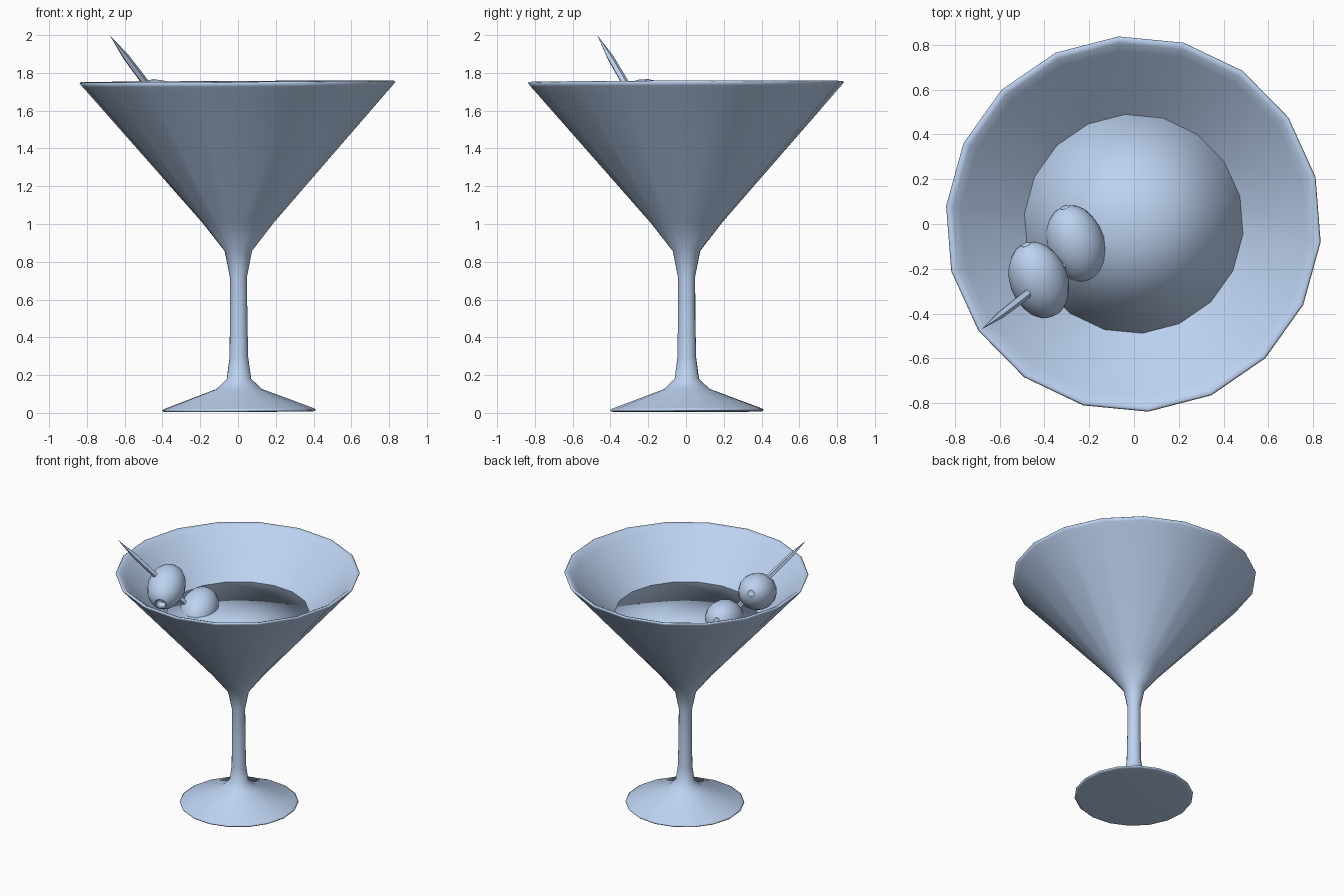
import bpy, bmesh, math
from mathutils import Vector, Matrix

if "Cube" in bpy.data.objects:
    bpy.data.objects.remove(bpy.data.objects["Cube"])

blue = bpy.data.materials.new("blue")
blue.diffuse_color = (0.51, 0.65, 0.88, 1)
blue.use_nodes = True
blue.node_tree.nodes["Principled BSDF"].inputs["Base Color"].default_value = blue.diffuse_color


def lathe(name, profile, sides, phase=0.0, angle=None):
    """Revolve (radius, z) points around z; radius 0 becomes a pole."""
    bm = bmesh.new()
    rings = []
    for r, z in profile:
        if r == 0:
            rings.append([bm.verts.new((0, 0, z))] * sides)
        else:
            rings.append([bm.verts.new((r * math.cos(phase + math.tau * i / sides),
                                        r * math.sin(phase + math.tau * i / sides), z))
                          for i in range(sides)])
    for a, b in zip(rings, rings[1:]):
        for i in range(sides):
            j = (i + 1) % sides
            bm.faces.new(list(dict.fromkeys((a[i], a[j], b[j], b[i]))))
    bmesh.ops.recalc_face_normals(bm, faces=bm.faces)
    mesh = bpy.data.meshes.new(name)
    bm.to_mesh(mesh)
    bm.free()
    mesh.materials.append(blue)
    obj = bpy.data.objects.new(name, mesh)
    bpy.context.collection.objects.link(obj)
    bpy.ops.object.select_all(action='DESELECT')
    obj.select_set(True)
    bpy.context.view_layer.objects.active = obj
    if angle is None:
        bpy.ops.object.shade_smooth()
    else:
        bpy.ops.object.shade_smooth_by_angle(angle=math.radians(angle))
    return obj


def aim(obj, centre, axis):
    """Place the object with its z axis along the given direction."""
    turn = Vector((0, 0, 1)).rotation_difference(Vector(axis)).to_matrix().to_4x4()
    obj.matrix_world = Matrix.Translation(centre) @ turn


PHASE = math.radians(-5.5)
TILT = (0.003, -0.005, 0)
SHIFT = (0.006, 0.005, 0.002)

# Glass: foot, stem, outer bowl, rounded rim, inner cone
glass = lathe("glass", [
    (0, 0.004), (0.385, 0.004), (0.402, 0.006), (0.409, 0.014), (0.395, 0.022),
    (0.12, 0.125), (0.065, 0.178), (0.05, 0.29), (0.046, 0.5), (0.046, 0.72),
    (0.073, 0.855), (0.19, 1.005), (0.80, 1.70), (0.825, 1.728), (0.84, 1.747),
    (0.832, 1.753), (0.81, 1.745), (0.775, 1.714), (0.49, 1.453), (0, 1.04)], 18, PHASE)

# Drink filling the inner cone
drink = lathe("drink", [(0, 1.456), (0.49, 1.456), (0, 1.05)], 18, PHASE)

for part in (glass, drink):
    part.rotation_euler = TILT
    part.location = SHIFT

# Pick: thin pointed stick
pick_tip = Vector((-0.68, -0.47, 2.0))
pick_dir = Vector((0.18, 0.14, -0.24)).normalized()
pick = lathe("cocktail_pick", [(0, 0), (0.018, 0.16), (0.02, 0.3), (0.018, 0.72), (0, 0.86)],
             5, 0.4, 30)
aim(pick, pick_tip, pick_dir)

# Olives: ovals with a pitted hole at one end and a dimple at the other
half_len, half_wid = 0.182, 0.13
olive_profile = [(0, -half_len + 0.012), (0.022, -half_len + 0.002)]
for k in range(1, 10):
    t = -math.pi / 2 + math.pi * (k + 0.6) / 11.2
    olive_profile.append((half_wid * math.cos(t), half_len * math.sin(t)))
olive_profile += [(0.042, 0.17), (0.034, 0.165), (0.03, 0.125), (0, 0.12)]

for name, centre, axis in (
        ("upper_olive", (-0.425, -0.25, 1.63), (0.11, -0.30, -0.12)),
        ("lower_olive", (-0.26, -0.09, 1.445), (0.09, -0.30, -0.10))):
    olive = lathe(name, olive_profile, 16, 0, 50)
    aim(olive, centre, axis)
